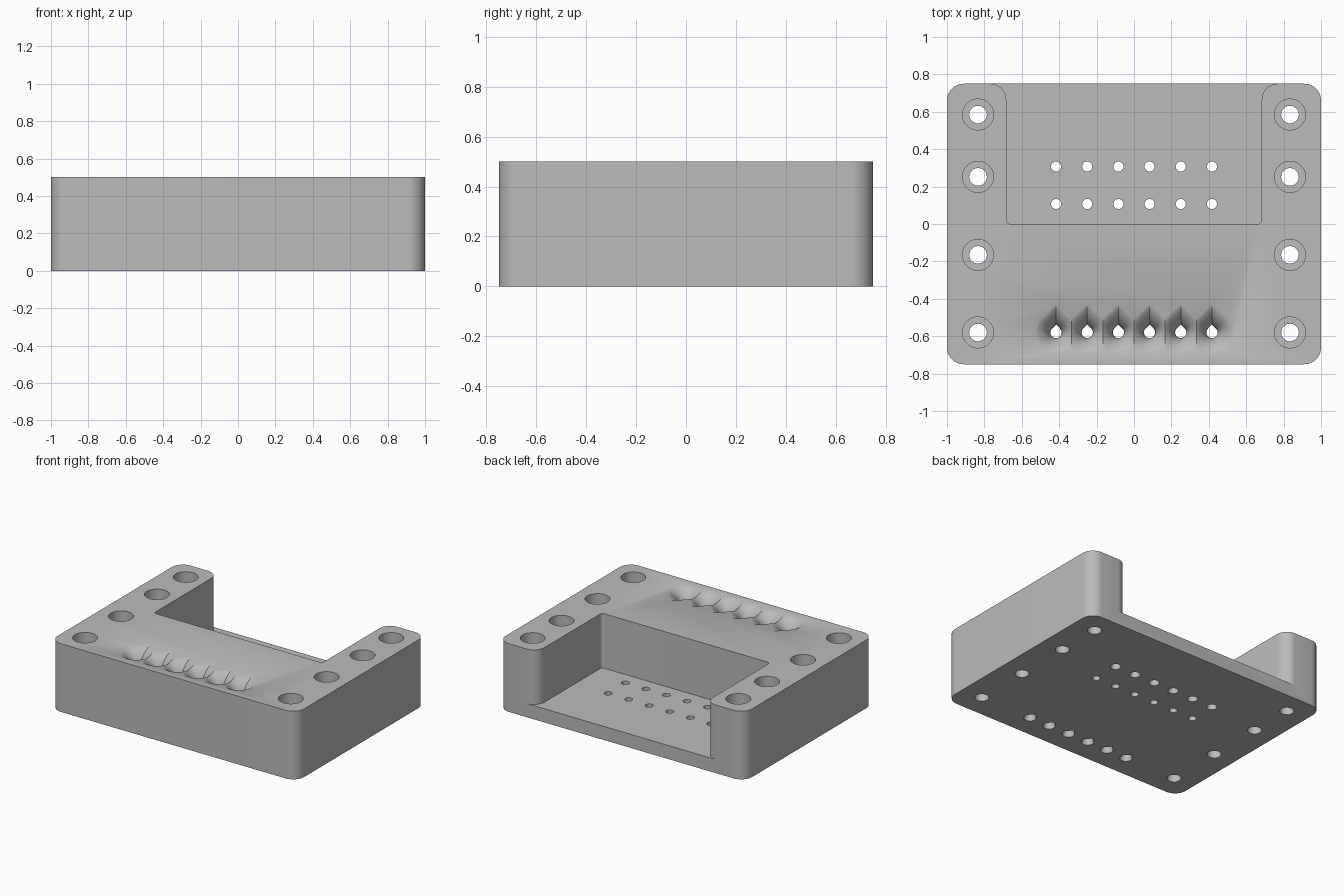
import bpy, bmesh, math
from math import pi, sin, cos, radians

if "Cube" in bpy.data.objects:
    bpy.data.objects.remove(bpy.data.objects["Cube"])

GREY = bpy.data.materials.new("light grey")
GREY.diffuse_color = (0.5, 0.5, 0.5, 1)
GREY.use_nodes = True
GREY.node_tree.nodes["Principled BSDF"].inputs["Base Color"].default_value = GREY.diffuse_color


def arc(cx, cy, r, a0, a1, n):
    return [(cx + r * cos(radians(a0 + (a1 - a0) * i / n)),
             cy + r * sin(radians(a0 + (a1 - a0) * i / n))) for i in range(n + 1)]


def loft(bm, levels):
    """Closed solid through (outline, z) levels, bottom to top."""
    rings = [[bm.verts.new((x, y, z)) for x, y in pts] for pts, z in levels]
    n = len(rings[0])
    bm.faces.new(rings[0][::-1])
    bm.faces.new(rings[-1])
    for a, b in zip(rings, rings[1:]):
        for i in range(n):
            j = (i + 1) % n
            bm.faces.new((a[i], a[j], b[j], b[i]))


def make(name, solids):
    bm = bmesh.new()
    for levels in solids:
        loft(bm, levels)
    bmesh.ops.recalc_face_normals(bm, faces=bm.faces)
    me = bpy.data.meshes.new(name)
    bm.to_mesh(me)
    bm.free()
    me.materials.append(GREY)
    ob = bpy.data.objects.new(name, me)
    bpy.context.collection.objects.link(ob)
    return ob


def circle(x, y, r, n=40):
    return arc(x, y, r, 0, 360, n)[:-1]


def teardrop(x, y, r):
    return arc(x, y, r, 135, 405, 30) + [(x, y + r * math.sqrt(2))]


def cut(body, cutter):
    m = body.modifiers.new("cut", 'BOOLEAN')
    m.operation, m.solver, m.object = 'DIFFERENCE', 'EXACT', cutter
    bpy.context.view_layer.objects.active = body
    bpy.ops.object.modifier_apply(modifier=m.name)
    bpy.data.objects.remove(cutter)


# Block with rounded vertical corners
R = 0.09
outline = (arc(1 - R, 0.75 - R, R, 0, 90, 12) + arc(-1 + R, 0.75 - R, R, 90, 180, 12)
           + arc(-1 + R, -0.75 + R, R, 180, 270, 12) + arc(1 - R, -0.75 + R, R, 270, 360, 12))
block = make("clamp_block", [[(outline, 0), (outline, 0.5)]])

# Pocket open to the back, with rounded post corners at its mouth
half, f = 0.683, 0.085
right = (arc(half - 0.022, 0.022, 0.022, 270, 360, 6)
         + arc(half + f, 0.75 - f, f, 180, 90, 12) + [(half + f, 0.85)])
left = [(-x, y) for x, y in reversed(right)]
pocket = right + left
cut(block, make("pocket_cutter", [[(pocket, 0.1), (pocket, 0.6)]]))

# Counterbored bolt holes along both sides
bolts = []
for x in (-0.834, 0.834):
    for y in (0.585, 0.252, -0.165, -0.58):
        bolts.append([(circle(x, y, 0.047), -0.1), (circle(x, y, 0.047), 0.25),
                      (circle(x, y, 0.083), 0.25), (circle(x, y, 0.083), 0.6)])
cut(block, make("bolt_cutter", bolts))

# Two rows of pin holes through the pocket floor, back row flared below
pin_x = [(i - 2.5) / 6 for i in range(6)]
pins = []
for x in pin_x:
    for y, low in ((0.307, 0.036), (0.107, 0.027)):
        pins.append([(circle(x, y, low, 24), -0.05), (circle(x, y, low, 24), 0.0),
                     (circle(x, y, 0.027, 24), 0.05), (circle(x, y, 0.027, 24), 0.2)])
cut(block, make("pin_cutter", pins))

# Teardrop wire funnels along the front: flared mouth, narrow shaft
a0, r0, r1 = radians(25), 0.03, 0.11
k = (r1 - r0) / (1 - sin(a0))
zb = 0.5 - k * cos(a0)
for x in pin_x:
    y = -0.58
    lv = [(0.042, -0.05), (0.042, 0.0), (r0, 0.05)]
    for i in range(9):
        a = pi / 2 + (a0 - pi / 2) * i / 8
        lv.append((r0 + k * (1 - sin(a)), zb + k * cos(a)))
    lv.append((r1, 0.56))
    cut(block, make("funnel_cutter", [[(teardrop(x, y, r), z) for r, z in lv]]))

# Smooth round walls, keep the edges crisp
bpy.ops.object.select_all(action='DESELECT')
block.select_set(True)
bpy.context.view_layer.objects.active = block
bpy.ops.object.shade_smooth_by_angle(angle=radians(30))
